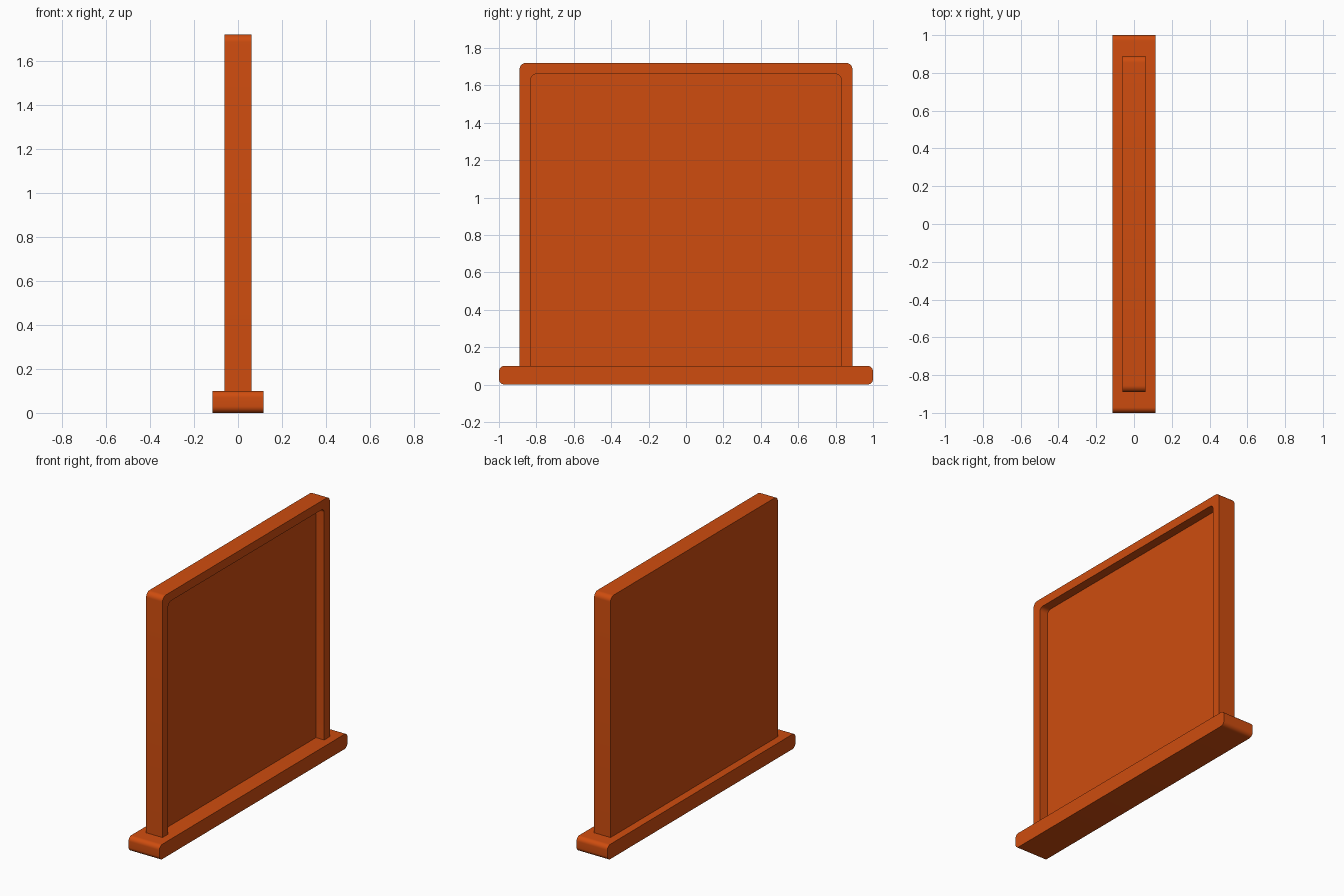
import bpy
import bmesh
from math import sin, cos, pi, radians

cube = bpy.data.objects.get("Cube")
if cube:
    bpy.data.objects.remove(cube, do_unlink=True)

# Single burnt orange material
orange = bpy.data.materials.new("burnt_orange")
orange.use_nodes = True
color = (0.62, 0.073, 0.0047, 1)
orange.diffuse_color = color
orange.node_tree.nodes["Principled BSDF"].inputs["Base Color"].default_value = color

STEPS = 8


def profile(half, bottom, top, r_bottom, r_top):
    """Rounded rectangle in (y, z), from bottom left round to top left."""
    points = []
    corners = [(-1, bottom, r_bottom, pi), (1, bottom, r_bottom, 1.5 * pi),
               (1, top, r_top, 0), (-1, top, r_top, pi / 2)]
    for side, z, r, start in corners:
        cy = side * (half - r)
        cz = z + r if z == bottom else z - r
        for i in range(STEPS + 1 if r else 1):
            a = start + i / STEPS * pi / 2
            points.append((cy + r * cos(a), cz + r * sin(a)))
    return points


def ring(bm, points, x):
    return [bm.verts.new((x, y, z)) for y, z in points]


def skin(bm, a, b, first=0):
    n = len(a)
    for i in range(first, n):
        j = (i + 1) % n
        bm.faces.new((a[i], a[j], b[j], b[i]))


def finish(bm, name):
    bmesh.ops.recalc_face_normals(bm, faces=bm.faces)
    mesh = bpy.data.meshes.new(name)
    bm.to_mesh(mesh)
    bm.free()
    mesh.materials.append(orange)
    obj = bpy.data.objects.new(name, mesh)
    bpy.context.collection.objects.link(obj)
    bpy.ops.object.select_all(action="DESELECT")
    obj.select_set(True)
    bpy.context.view_layer.objects.active = obj
    bpy.ops.object.shade_smooth_by_angle(angle=radians(30))


# Base bar with rounded ends
bm = bmesh.new()
shape = profile(1, 0, 0.1, 0.03, 0.03)
left, right = ring(bm, shape, 0.115), ring(bm, shape, -0.115)
skin(bm, left, right)
bm.faces.new(left)
bm.faces.new(right)
finish(bm, "base_bar")

# Upright panel, recessed on the +x side and open down to the base
bm = bmesh.new()
outer = profile(0.89, 0.1, 1.72, 0, 0.035)
inner = profile(0.83, 0.1, 1.66, 0, 0.03)
rings = [ring(bm, outer, -0.061), ring(bm, outer, 0.061),
         ring(bm, inner, 0.061), ring(bm, inner, 0)]
for a, b in zip(rings, rings[1:]):
    skin(bm, a, b, first=1)
bm.faces.new(rings[0])
bm.faces.new(rings[-1])
bm.faces.new([r[0] for r in rings] + [r[1] for r in reversed(rings)])
finish(bm, "recessed_panel")
